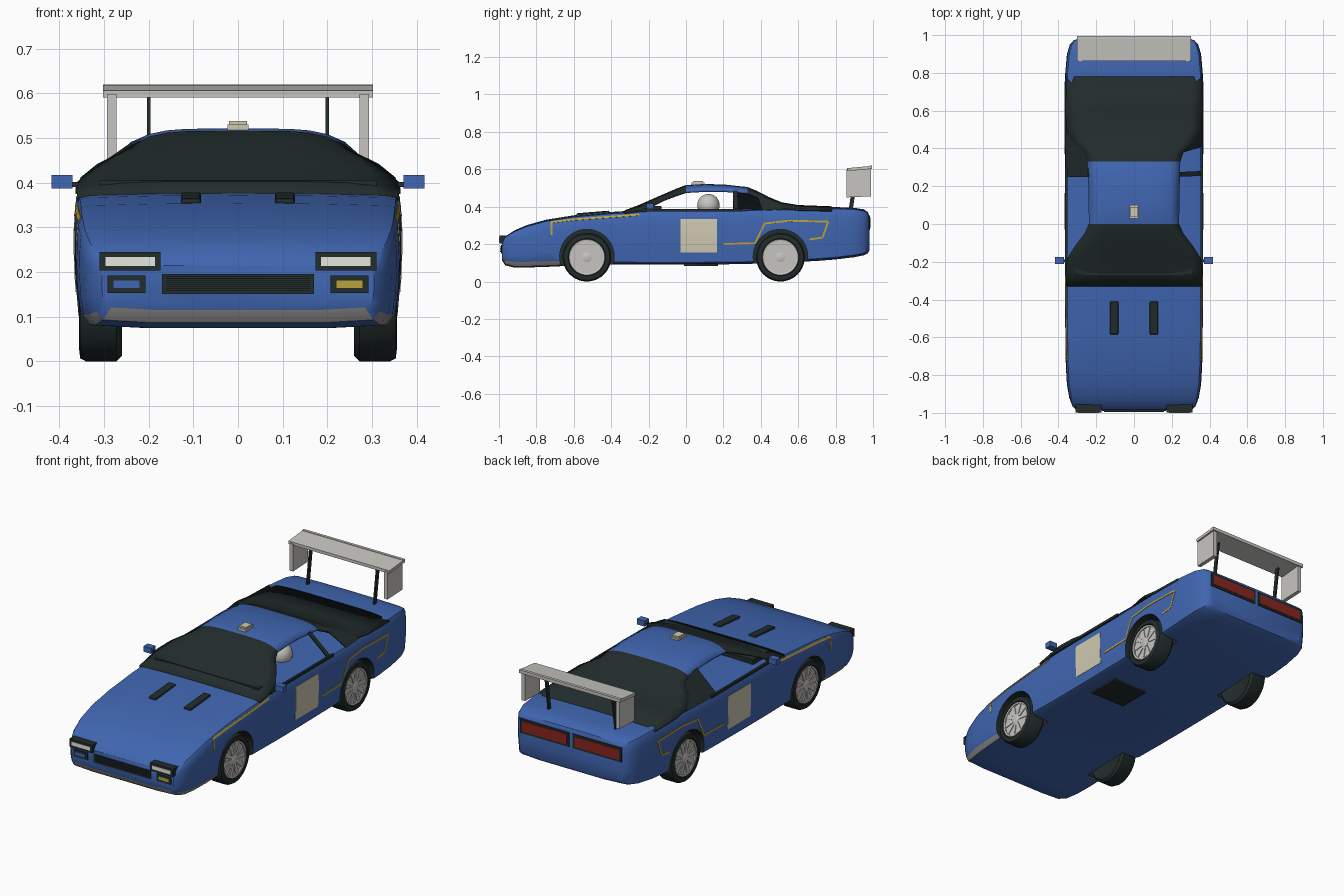
import bpy, bmesh, math
from mathutils import Vector, Matrix

if "Cube" in bpy.data.objects:
    bpy.data.objects.remove(bpy.data.objects["Cube"])

def material(name, rgb):
    m = bpy.data.materials.new(name)
    m.diffuse_color = (*rgb, 1)
    m.use_nodes = True
    m.node_tree.nodes["Principled BSDF"].inputs["Base Color"].default_value = m.diffuse_color
    return m

BLUE = material("blue_paint", (.051, .133, .44))
DARK = material("dark_trim", (.016, .025, .025))
GREY = material("light_grey", (.57, .56, .53))
CHIN = material("chin_grey", (.25, .235, .235))
CREAM = material("cream", (.62, .59, .44))
RED = material("red_lens", (.25, .018, .012))
YELLOW = material("yellow", (.5, .36, .04))
WHITE = material("white_lens", (.82, .82, .77))

def mesh(name, verts, faces, mats, rule=None, smooth=None):
    me = bpy.data.meshes.new(name)
    me.from_pydata([tuple(v) for v in verts], [], faces)
    bm = bmesh.new()
    bm.from_mesh(me)
    bmesh.ops.recalc_face_normals(bm, faces=bm.faces)
    bm.to_mesh(me)
    bm.free()
    ob = bpy.data.objects.new(name, me)
    bpy.context.collection.objects.link(ob)
    for m in mats:
        me.materials.append(m)
    if rule:
        for p in me.polygons:
            p.material_index = rule(p.center, p.normal)
    if smooth:
        shade(ob, smooth)
    return ob

def activate(ob):
    bpy.ops.object.select_all(action='DESELECT')
    ob.select_set(True)
    bpy.context.view_layer.objects.active = ob

def shade(ob, degrees):
    activate(ob)
    bpy.ops.object.shade_smooth_by_angle(angle=math.radians(degrees))

BOX = [(0, 1, 3, 2), (4, 6, 7, 5), (0, 4, 5, 1), (2, 3, 7, 6), (0, 2, 6, 4), (1, 5, 7, 3)]

def box(name, x, y, z, mat, rise=0, lean=0):
    """Box from ranges; rise lifts the rear end, lean shifts the top backwards."""
    v = [(a, b + lean * k, c + rise * j) for a in x for j, b in enumerate(y) for k, c in enumerate(z)]
    return mesh(name, v, BOX, [mat])

def loft(name, rings, mats, rule=None, closed=True, smooth=35):
    n = len(rings[0])
    faces = [(i * n + j, i * n + (j + 1) % n, (i + 1) * n + (j + 1) % n, (i + 1) * n + j)
             for i in range(len(rings) - 1) for j in range(n if closed else n - 1)]
    if closed:
        faces += [tuple(range(n)), tuple(range((len(rings) - 1) * n, len(rings) * n))]
    return mesh(name, [v for r in rings for v in r], faces, mats, rule, smooth)

def lathe(name, profile, centre, side, mat, n=40):
    """Revolve (radius, x) points about the x axis."""
    rings = [[(side * x, centre[0] + r * math.cos(t), centre[1] + r * math.sin(t))
              for t in (2 * math.pi * k / n for k in range(n))] for r, x in profile]
    return loft(name, rings, [mat])

# body: cross-sections lofted from nose to tail (y, half width, top, bottom, sill height)
stations = [(-.985, .305, .215, .115, .01), (-.967, .325, .24, .087, .025), (-.92, .343, .272, .075, .03),
            (-.85, .355, .302, .075, .03), (-.75, .361, .33, .078, .03), (-.6, .364, .354, .085, .025),
            (-.4, .366, .372, .09, .015), (-.2, .366, .384, .09, .012), (0, .366, .386, .09, .012),
            (.3, .366, .388, .093, .012), (.5, .366, .392, .1, .012), (.7, .366, .396, .11, .012),
            (.8, .364, .398, .118, .012), (.9, .355, .394, .13, .012), (.95, .34, .386, .14, .012),
            (.972, .32, .372, .15, .012), (.98, .298, .352, .165, .01)]

def section(y, w, zt, zb, s):
    h = zt - zb
    half = [(.6, zb), (.93, zb + .006), (.975, zb + s), (.994, zb + .33 * h), (1, zb + .55 * h),
            (.998, zb + .75 * h), (.99, zt - .1 * h), (.965, zt - .035 * h), (.9, zt - .018 * h), (.5, zt - .005 * h)]
    right = [(w * f, y, z) for f, z in half]
    return [(0, y, zb)] + right + [(0, y, zt)] + [(-x, b, z) for x, b, z in reversed(right)]

def sill_rule(c, n):
    return 2 if c.y < .42 and c.z < .108 and n.z > -.75 and abs(n.z) < .9 else 0

body = loft("body", [section(*s) for s in stations], [BLUE, DARK, CHIN], sill_rule)

# wheel arches cut from the body, dark inside
WHEELS = (-.53, .505)
for yc in WHEELS:
    for side in (-1, 1):
        cut = lathe("arch_cutter", [(.146, .25), (.146, .5)], (yc, .133), side, BLUE)
        cut.data.materials.append(DARK)
        cut.data.materials.append(CHIN)
        for p in cut.data.polygons:
            p.material_index = 1
        mod = body.modifiers.new("arch", 'BOOLEAN')
        mod.operation, mod.solver, mod.object = 'DIFFERENCE', 'EXACT', cut
        activate(body)
        bpy.ops.object.modifier_apply(modifier=mod.name)
        bpy.data.objects.remove(cut)
shade(body, 35)

# wheels: tyre, rim ring, hub and ten spokes
for yc in WHEELS:
    for side in (-1, 1):
        c = (yc, .13)
        lathe("tyre", [(.08, .27), (.118, .26), (.13, .272), (.13, .34), (.123, .353), (.1, .356),
                       (.094, .345), (.085, .335)], c, side, DARK)
        lathe("rim", [(.086, .335), (.086, .352), (.095, .354), (.097, .345)], c, side, GREY)
        lathe("hub", [(.026, .333), (.026, .35), (.015, .354)], c, side, GREY, 20)
        v, f = [], []
        for k in range(10):
            a = k * math.pi / 5
            rad, tan = Vector((math.cos(a), math.sin(a))), Vector((-math.sin(a), math.cos(a)))
            f += [tuple(i + 8 * k for i in q) for q in BOX]
            for x in (.333, .349):
                for r, w in ((.015, .007), (.089, .014)):
                    for s in (-1, 1):
                        p = rad * r + tan * w * s
                        v.append((side * x, yc + p.x, .13 + p.y))
        mesh("spokes", v, f, [GREY])

# canopy: windscreen, roof and rear window as one shell (y, half width, centre z, edge z)
canopy = [(-.33, .36, .38, .372), (-.25, .362, .41, .386), (-.18, .352, .441, .412), (-.12, .315, .467, .442),
          (-.05, .262, .497, .468), (0, .239, .516, .484), (.1, .24, .521, .49), (.2, .242, .519, .49),
          (.33, .245, .505, .48), (.38, .262, .484, .458), (.44, .325, .453, .43), (.51, .36, .424, .402),
          (.6, .362, .409, .39), (.78, .36, .402, .386)]
rows = [[(w * t / 6, y, zc - (zc - ze) * abs(t / 6) ** 5) for t in range(-6, 7)] for y, w, zc, ze in canopy]
shell = loft("canopy", rows, [DARK, BLUE], lambda c, n: 1 if 0 < c.y < .33 else 0, False, 40)
if shell.data.polygons[0].normal.z < 0:
    shell.data.flip_normals()
sol = shell.modifiers.new("thickness", 'SOLIDIFY')
sol.thickness, sol.offset = .012, -1

# quarter windows: full plate on the left, rear plate and pillar on the right
def plate(name, pts, side, mat):
    v = [(side * (x - d), y, z) for d in (0, .008) for x, y, z in pts]
    n = len(pts)
    f = [tuple(range(n)), tuple(range(n, 2 * n))] + [(i, (i + 1) % n, n + (i + 1) % n, n + i) for i in range(n)]
    return mesh(name, v, f, [mat])

tail = [(.361, .51, .385), (.358, .51, .402), (.325, .44, .43), (.265, .38, .457)]
plate("left_quarter_window", [(.363, .25, .38)] + tail + [(.245, .33, .48), (.242, .25, .488)], -1, DARK)
plate("right_quarter_frame", [(.361, .41, .38)] + tail, 1, DARK)
plate("right_pillar", [(.363, .255, .38), (.363, .28, .38), (.245, .275, .486), (.243, .25, .487)], 1, DARK)
for side in (-1, 1):
    box("window_sill", sorted((side * .352, side * .364)), (-.24, .3), (.375, .389), DARK)
box("dashboard", (-.31, .31), (-.27, -.13), (.37, .405), DARK)

# driver's head and the seat base under the floor
bm = bmesh.new()
bmesh.ops.create_uvsphere(bm, u_segments=24, v_segments=16, radius=.06,
                          matrix=Matrix.Translation((.17, .12, .408)))
me = bpy.data.meshes.new("driver_head")
bm.to_mesh(me)
bm.free()
me.materials.append(GREY)
head = bpy.data.objects.new("driver_head", me)
bpy.context.collection.objects.link(head)
shade(head, 60)
box("seat_base", (.065, .275), (-.01, .17), (.083, .12), DARK)

# rear wing on two posts, with end plates
box("wing_plane", (-.302, .302), (.862, .99), (.59, .606), GREY, rise=.012)
box("wing_lip", (-.302, .302), (.98, .995), (.602, .62), GREY)
for side in (-1, 1):
    box("wing_end_plate", sorted((side * .272, side * .293)), (.858, .988), (.45, .598), GREY, rise=.005)
    box("wing_post", sorted((side * .196, side * .204)), (.87, .892), (.385, .595), DARK, lean=.03)

# lamps, grille and tail lights
def lamp(name, x, z, y, mat, face):
    """Dark housing with a lens plate; face is -1 for front, 1 for rear."""
    box(name + "_frame", x, sorted((y, y - face * .045)), z, DARK)
    lens = [x[0] + .013, x[1] - .013], [z[0] + .011, z[1] - .011]
    box(name + "_lens", lens[0], sorted((y - face * .004, y + face * .002)), lens[1], mat)

for side in (-1, 1):
    lamp("headlight", sorted((side * .173, side * .31)), (.203, .245), -.998, WHITE, -1)
    lamp("fog_lamp", sorted((side * .207, side * .292)), (.153, .192), -.99, YELLOW if side > 0 else BLUE, -1)
    lamp("tail_light", sorted((side * .01, side * .302)), (.275, .352), .985, RED, 1)
box("grille", (-.17, .17), (-.99, -.95), (.151, .196), DARK)
for k in range(4):
    z = .159 + k * .009
    box("grille_bar", (-.16, .16), (-.994, -.98), (z, z + .004), DARK)

# bonnet vents, mirrors, roof beacon
for side in (-1, 1):
    vent = box("bonnet_vent", sorted((side * .083, side * .127)), (-.585, -.41), (.35, .365), DARK, rise=.014)
    b = vent.modifiers.new("round", 'BEVEL')
    b.width, b.segments = .006, 2
    box("mirror", sorted((side * .37, side * .417)), (-.212, -.175), (.387, .417), BLUE)
    box("mirror_stalk", sorted((side * .345, side * .372)), (-.2, -.187), (.39, .402), DARK)
box("beacon_base", (-.024, .024), (.03, .1), (.515, .53), CREAM)
box("beacon_top", (-.02, .02), (.04, .09), (.53, .538), CREAM)

# side number boards and coachlines projected onto the body sides
bpy.context.view_layer.update()

def on_side(y, z, side, lift):
    hit, loc, _, _ = body.ray_cast(Vector((side, y, z)), Vector((-side, 0, 0)))
    return (loc.x if hit and abs(loc.x) > .33 else side * .36) + side * lift

def ribbon(name, path, side, width, mat):
    v = []
    for (y0, z0), (y1, z1) in zip(path, path[1:]):
        d = Vector((y1 - y0, z1 - z0)).normalized() * width / 2
        for k in range(9):
            y, z = y0 + (y1 - y0) * k / 8, z0 + (z1 - z0) * k / 8
            for s in (-1, 1):
                a, b = y - d.y * s, z + d.x * s
                v.append((on_side(a, b, side, .002), a, b))
    f = [(i, i + 1, i + 3, i + 2) for i in range(0, len(v) - 2, 2) if i % 18 != 16]
    ob = mesh(name, v, f, [mat])
    ob.modifiers.new("thickness", 'SOLIDIFY').thickness = .002

FRONT_LINE = [(-.72, .25), (-.72, .318), (-.6, .332), (-.25, .358)]
REAR_LINE = [(.2, .2), (.37, .205), (.42, .31), (.55, .325), (.76, .32), (.73, .235), (.66, .225)]
for side in (-1, 1):
    ribbon("front_coachline", FRONT_LINE, side, .01, YELLOW)
    ribbon("rear_coachline", REAR_LINE, side, .01, YELLOW)
    ribbon("side_board", [(.0675, .155), (.0675, .335)], side, .195, CREAM)
